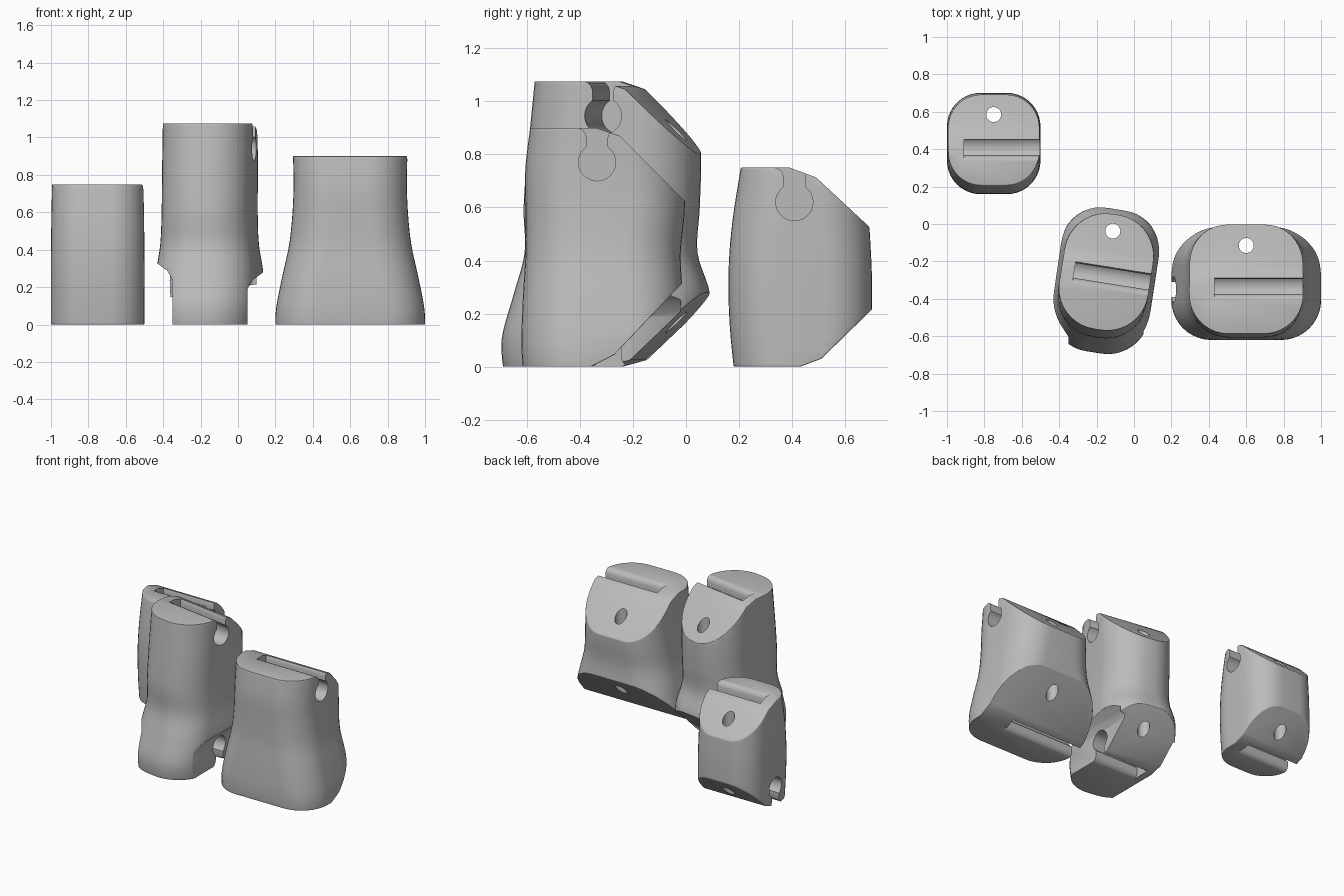
import bpy, bmesh, math
from mathutils import Matrix, Vector

if "Cube" in bpy.data.objects:
    bpy.data.objects.remove(bpy.data.objects["Cube"])

grey = bpy.data.materials.new("plain_grey")
grey.use_nodes = True
GREY = (0.5, 0.5, 0.5, 1)
grey.diffuse_color = GREY
grey.node_tree.nodes["Principled BSDF"].inputs["Base Color"].default_value = GREY


def finish(name, bm, matrix=Matrix()):
    bmesh.ops.recalc_face_normals(bm, faces=bm.faces)
    me = bpy.data.meshes.new(name)
    bm.to_mesh(me)
    bm.free()
    me.transform(matrix)
    me.materials.append(grey)
    ob = bpy.data.objects.new(name, me)
    bpy.context.collection.objects.link(ob)
    return ob


def rounded_rect(hx, y0, y1, r, n=10):
    """Outline with large round corners."""
    hy, yc = (y1 - y0) / 2, (y0 + y1) / 2
    pts = []
    for k, (sx, sy) in enumerate([(1, 1), (-1, 1), (-1, -1), (1, -1)]):
        for i in range(n + 1):
            a = math.pi / 2 * (k + i / n)
            pts.append((sx * (hx - r) + r * math.cos(a),
                        yc + sy * (hy - r) + r * math.sin(a)))
    return pts


def smooth_rows(rows, steps=5):
    """Catmull-Rom interpolation of the section table."""
    rows = [Vector(r) for r in rows]
    out = []
    for i in range(len(rows) - 1):
        a, b = rows[max(i - 1, 0)], rows[i]
        c, d = rows[i + 1], rows[min(i + 2, len(rows) - 1)]
        for s in range(steps):
            t = s / steps
            out.append(b + (c - a) * (t / 2) + (a * 2 - b * 5 + c * 4 - d) * (t * t / 2)
                       + (b * 3 - a - c * 3 + d) * (t ** 3 / 2))
    return out + [rows[-1]]


def loft(name, rows, r, matrix):
    bm = bmesh.new()
    rings = []
    for z, hx, y0, y1 in smooth_rows(rows):
        rings.append([bm.verts.new((x, y, z)) for x, y in rounded_rect(hx, y0, y1, r)])
    for lo, hi in zip(rings, rings[1:]):
        for i in range(len(lo)):
            j = (i + 1) % len(lo)
            bm.faces.new((lo[i], lo[j], hi[j], hi[i]))
    bm.faces.new(rings[0])
    bm.faces.new(rings[-1])
    return finish(name, bm, matrix)


def prism(profile, a, b, matrix, along_y=False):
    """Extrude a (y, z) outline along x, or an (x, z) outline along y."""
    bm = bmesh.new()
    ends = [[bm.verts.new((u, t, v) if along_y else (t, u, v)) for u, v in profile]
            for t in (a, b)]
    n = len(profile)
    for i in range(n):
        j = (i + 1) % n
        bm.faces.new((ends[0][i], ends[0][j], ends[1][j], ends[1][i]))
    for e in ends:
        bm.faces.new(e)
    return finish("cutter", bm, matrix)


def keyhole(y, z, up, r=0.07, neck=0.04):
    """Round hinge channel with a narrow mouth opening up or down."""
    a0 = math.asin(neck / r)
    pts = []
    for i in range(29):
        a = a0 + (2 * math.pi - 2 * a0) * i / 28
        pts.append((math.sin(a) * r, math.cos(a) * r))
    lip = [(neck, 0.095), (0.045, 0.11), (0.055, 0.123), (0.072, 0.131), (0.072, 0.25)]
    pts += [(-u, v) for u, v in lip] + [(u, v) for u, v in reversed(lip)]
    return [(y + u, z + up * v) for u, v in pts]


def hole(x, y, matrix, r=0.04):
    bm = bmesh.new()
    bmesh.ops.create_cone(bm, cap_ends=True, segments=32, radius1=r, radius2=r, depth=4,
                          matrix=Matrix.Translation((x, y, 0)))
    return finish("cutter", bm, matrix)


def carve(ob, clip, cutters, bevel=0.022):
    """Trim to the side outline, soften the rims, then cut the channels."""
    def boolean(other, op):
        m = ob.modifiers.new("cut", "BOOLEAN")
        m.object, m.operation, m.solver = other, op, "EXACT"

    boolean(clip[0], "INTERSECT")
    for c in clip[1:]:
        boolean(c, "DIFFERENCE")
    b = ob.modifiers.new("soft_rims", "BEVEL")
    b.width, b.segments, b.limit_method = bevel, 4, "ANGLE"
    b.angle_limit = math.radians(32)
    for c in cutters:
        boolean(c, "DIFFERENCE")
    dg = bpy.context.evaluated_depsgraph_get()
    me = bpy.data.meshes.new_from_object(ob.evaluated_get(dg))
    ob.modifiers.clear()
    ob.data = me
    for c in list(clip) + list(cutters):
        bpy.data.objects.remove(c)
    bpy.ops.object.select_all(action="DESELECT")
    ob.select_set(True)
    bpy.context.view_layer.objects.active = ob
    bpy.ops.object.shade_smooth_by_angle(angle=math.radians(30))


# Small end segment
M = Matrix.Translation((-0.75, 0, 0))
part = loft("end_segment", [(-0.05, 0.25, 0.185, 0.69), (0.15, 0.25, 0.165, 0.70),
                            (0.35, 0.25, 0.16, 0.70), (0.55, 0.248, 0.175, 0.69),
                            (0.8, 0.243, 0.215, 0.68)], 0.18, M)
side = prism([(0, 0), (0.43, 0), (0.51, 0.03), (0.9, 0.41), (0.8, 0.425), (0.49, 0.713),
              (0.39, 0.75), (0, 0.75)], -1, 1, M)
carve(part, [side], [prism(keyhole(0.408, 0.62, 1), -0.16, 0.5, M),
                     prism(keyhole(0.408, 0.13, -1), -0.5, 0.16, M),
                     hole(0, 0.585, M)])

# Wide base segment, flared towards the bottom
M = Matrix.Translation((0.6, 0, 0))
part = loft("base_segment", [(-0.05, 0.4, -0.61, 0), (0.08, 0.397, -0.62, 0),
                             (0.25, 0.365, -0.615, -0.01), (0.42, 0.328, -0.605, -0.02),
                             (0.58, 0.31, -0.605, -0.005), (0.75, 0.303, -0.605, 0),
                             (0.95, 0.307, -0.58, 0)], 0.21, M)
side = prism([(-1, 0), (-0.36, 0), (-0.27, 0.045), (0.2, 0.54), (0.1, 0.52), (-0.25, 0.87),
              (-0.34, 0.9), (-1, 0.9)], -1, 1, M)
carve(part, [side], [prism(keyhole(-0.335, 0.77, 1), -0.17, 0.6, M),
                     prism(keyhole(-0.35, 0.13, -1), -0.6, 0.17, M),
                     hole(0, -0.115, M)])

# Tall middle segment, turned slightly, with a narrow hinge foot
P = Matrix.Translation((-0.15, -0.27, 0))
M = P @ Matrix.Rotation(math.radians(-9), 4, "Z") @ Matrix.Translation((0, 0.27, 0))
F = Matrix.Translation((-0.15, 0, 0))
part = loft("middle_segment", [(-0.05, 0.25, -0.68, 0.05), (0.1, 0.265, -0.69, 0.07),
                               (0.27, 0.265, -0.645, 0.085), (0.43, 0.248, -0.605, 0.04),
                               (0.6, 0.24, -0.61, 0.05), (0.8, 0.24, -0.595, 0.055),
                               (1.1, 0.24, -0.565, 0.045)], 0.22, M)
side = prism([(-1, 0), (-0.27, 0), (-0.18, 0.025), (0.3, 0.49), (0.3, 0.56), (-0.19, 1.045),
              (-0.28, 1.075), (-1, 1.075)], -1, 1, M)
flanks = []
for s, lift in ((1, 0), (-1, 0.05)):
    flanks.append(prism([(s * x, z) for x, z in [(0.2, -0.1), (0.2, 0.19 + lift),
                         (0.23, 0.24 + lift), (0.4, 0.36 + lift), (0.5, -0.1)]],
                        -1, -0.02, F, along_y=True))
carve(part, [side] + flanks, [prism(keyhole(-0.275, 0.945, 1), -0.17, 0.6, M),
                              prism(keyhole(-0.285, 0.13, -1), -0.15, 0.6, F),
                              hole(0, -0.035, M)])
